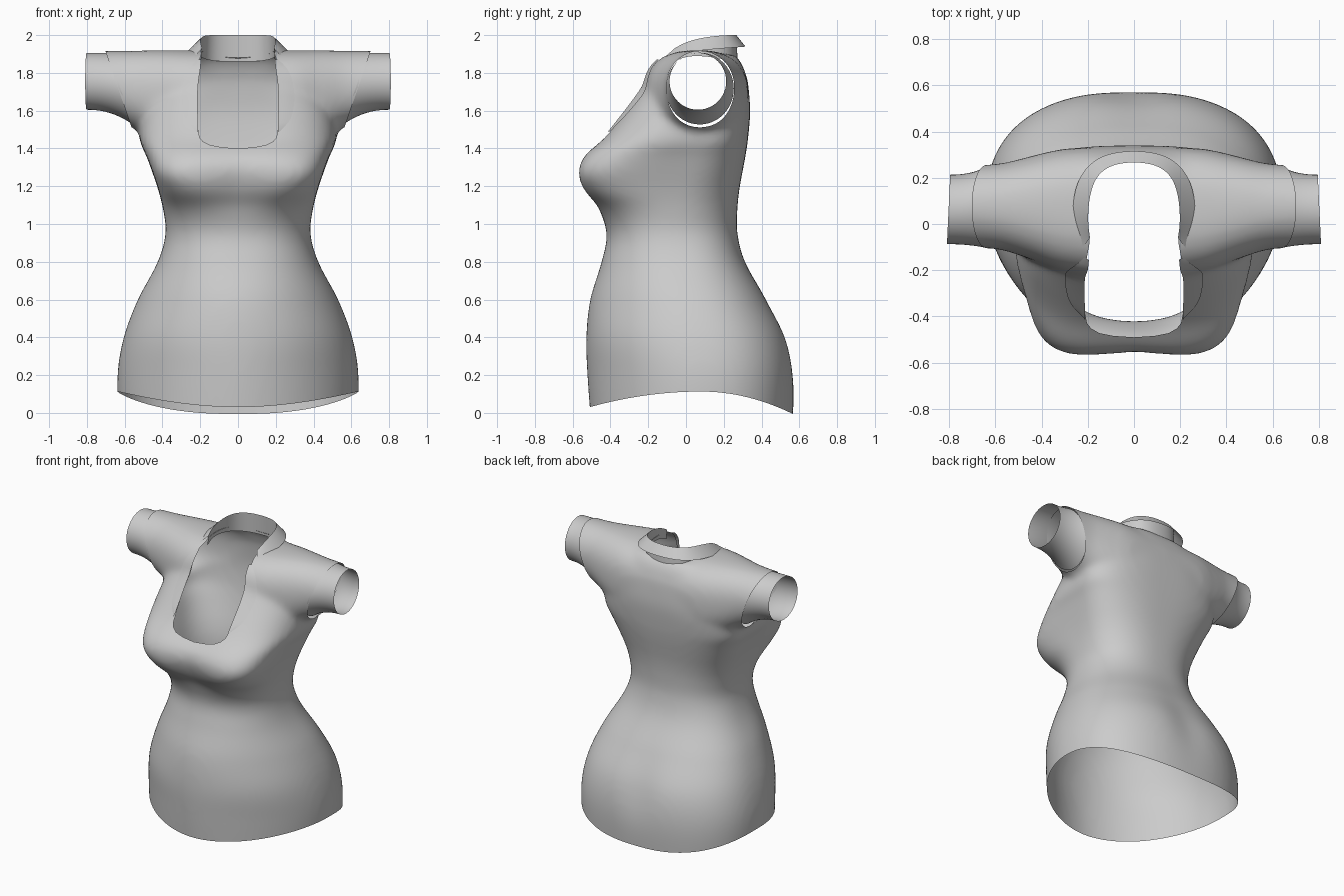
import bpy, bmesh, math
from mathutils import Vector
from mathutils.bvhtree import BVHTree

if "Cube" in bpy.data.objects:
    bpy.data.objects.remove(bpy.data.objects["Cube"])

fabric = bpy.data.materials.new("grey_fabric")
fabric.diffuse_color = (0.6, 0.6, 0.6, 1)
fabric.use_nodes = True
fabric.node_tree.nodes["Principled BSDF"].inputs["Base Color"].default_value = fabric.diffuse_color


def sample(rows, t):
    """Smooth interpolation of table rows keyed by their first column."""
    n = len(rows)
    t = min(max(t, rows[0][0]), rows[-1][0])
    i = 0
    while i < n - 2 and t > rows[i + 1][0]:
        i += 1
    a, b = rows[i], rows[i + 1]
    p, q = rows[max(i - 1, 0)], rows[min(i + 2, n - 1)]
    h = b[0] - a[0]
    u = (t - a[0]) / h
    out = []
    for k in range(1, len(a)):
        m0 = (b[k] - p[k]) / (b[0] - p[0]) * h
        m1 = (q[k] - a[k]) / (q[0] - a[0]) * h
        out.append((2*u**3 - 3*u*u + 1)*a[k] + (u**3 - 2*u*u + u)*m0
                   + (3*u*u - 2*u**3)*b[k] + (u**3 - u*u)*m1)
    return out


def power(v, n):
    return math.copysign(abs(v) ** (2 / n), v)


def loft(bm, rings, closed=True, cap=False):
    vs = [[bm.verts.new(p) for p in r] for r in rings]
    m = len(vs[0])
    for r0, r1 in zip(vs, vs[1:]):
        for j in range(m if closed else m - 1):
            k = (j + 1) % m
            bm.faces.new((r0[j], r0[k], r1[k], r1[j]))
    if cap:
        bm.faces.new(vs[0])
        bm.faces.new(vs[-1])


def make(name, bm, slots=1):
    bmesh.ops.recalc_face_normals(bm, faces=bm.faces[:])
    me = bpy.data.meshes.new(name)
    bm.to_mesh(me)
    bm.free()
    for _ in range(slots):
        me.materials.append(fabric)
    me.shade_smooth()
    ob = bpy.data.objects.new(name, me)
    bpy.context.collection.objects.link(ob)
    return ob


def apply(ob, kind, **props):
    mod = ob.modifiers.new("step", kind)
    for k, v in props.items():
        setattr(mod, k, v)
    bpy.context.view_layer.objects.active = ob
    bpy.ops.object.modifier_apply(modifier=mod.name)


# Torso sections: height, half width, front y, back y, widest y, front and back squareness
TORSO = [
    (-.10, .63, -.50, .562, .08, 1.9, 2.4), (.2, .638, -.522, .572, .08, 1.9, 2.4),
    (.4, .605, -.528, .535, .06, 2, 2.4), (.6, .53, -.507, .428, .02, 2, 2.4),
    (.8, .425, -.447, .312, -.03, 2.2, 2.4), (.95, .383, -.42, .272, -.06, 2.3, 2.4),
    (1.08, .397, -.47, .272, -.05, 2.7, 2.4), (1.18, .422, -.55, .282, -.03, 4, 2.5),
    (1.27, .452, -.575, .298, 0, 5, 2.6), (1.36, .485, -.545, .315, .03, 4, 2.7),
    (1.45, .522, -.452, .328, .06, 3.1, 2.8), (1.6, .50, -.327, .34, .08, 2.8, 3),
    (1.75, .42, -.217, .325, .09, 2.8, 3), (1.85, .33, -.13, .295, .1, 3, 3),
    (1.90, .26, -.06, .255, .1, 2.5, 3)]

# Shoulder sections: x, centre y, y radius, low z, high z, squareness
SHOULDER = [
    (0, .05, .285, 1.40, 1.915, 2.8), (.3, .06, .265, 1.40, 1.92, 2.6),
    (.45, .07, .222, 1.45, 1.92, 2.4), (.57, .075, .188, 1.515, 1.917, 2.2),
    (.7, .075, .178, 1.55, 1.917, 2), (.9, .07, .17, 1.57, 1.915, 2)]


def torso_ring(z, m=96):
    w, yf, yb, y0, nf, nb = sample(TORSO, z)
    pts = []
    for j in range(m):
        a = math.tau * j / m
        c, s = math.cos(a), math.sin(a)
        n = nb if s > 0 else nf
        x = w * power(c, n)
        y = y0 + (yb - y0 if s > 0 else y0 - yf) * power(s, n)
        if s > 0:   # seat crease
            y -= .02 * math.exp(-(x / .13)**2 - ((z - .38) / .2)**2) * s
        else:       # dip between and above the bust
            y += -.03 * math.exp(-(x / .15)**2 - ((z - 1.2) / .12)**2) * s
            y += -.02 * math.exp(-(x / .2)**2 - ((z - 1.45) / .1)**2) * s
        pts.append((x, y, z))
    return pts


def shoulder_ring(x, m=64):
    yc, ry, lo, hi, n = sample(SHOULDER, abs(x))
    angles = [math.tau * j / m for j in range(m)]
    return [(x, yc + ry * power(math.cos(a), n),
             (lo + hi) / 2 + (hi - lo) / 2 * power(math.sin(a), n)) for a in angles]


# Solid garment body, blended into one smooth skin
bm = bmesh.new()
loft(bm, [torso_ring(-.1 + 2.0 * i / 80) for i in range(81)], cap=True)
loft(bm, [shoulder_ring(-.9 + 1.8 * i / 60) for i in range(61)], cap=True)
body = make("shirt_body", bm)
apply(body, 'REMESH', mode='VOXEL', voxel_size=.018)
apply(body, 'SMOOTH', factor=.5, iterations=16)
body.data.materials.clear()
body.data.materials.append(fabric)
body.data.materials.append(fabric)
skin = BVHTree.FromPolygons([v.co.copy() for v in body.data.vertices],
                            [tuple(p.vertices) for p in body.data.polygons])


def cut(ring0, ring1):
    """Subtract a prism; its walls carry slot 1 so they can be removed later."""
    bm = bmesh.new()
    loft(bm, [ring0, ring1], cap=True)
    for f in bm.faces:
        f.material_index = 1
    cutter = make("cutter", bm, 2)
    cutter.hide_render = True
    apply(body, 'BOOLEAN', operation='DIFFERENCE', solver='EXACT', object=cutter)
    bpy.data.objects.remove(cutter)


# Curved hem
hem = [(-1, -.5)]
for i in range(61):
    y = -1 + i / 30
    d = y - .08
    hem.append((y, .113 - (.08 * (d / .58)**2 if d < 0 else .111 * (d / .47)**2)))
hem.append((1, -.5))
cut([(-1, y, z) for y, z in hem], [(1, y, z) for y, z in hem])

# Deep neckline
half = [(0, .27), (.08, .265), (.14, .24), (.18, .18), (.195, .1), (.2, 0), (.192, -.08),
        (.21, -.18), (.225, -.28), (.215, -.37), (.203, -.43), (.185, -.452),
        (.15, -.472), (.09, -.484), (0, -.49)]
neck = half + [(-x, y) for x, y in half[-2:0:-1]]
cut([(x, y, 1.37) for x, y in neck], [(x, y, 2.3) for x, y in neck])

# Remove cut walls and open the slanted sleeve ends
bm = bmesh.new()
bm.from_mesh(body.data)
bmesh.ops.delete(bm, geom=[f for f in bm.faces if f.material_index == 1], context='FACES')
for side in (1, -1):
    co, no = Vector((side * .70, 0, 1.91)), Vector((side * .38, 0, -.13))
    near = [f for f in bm.faces if f.calc_center_median().z > 1.4
            and f.calc_center_median().x * side > .5]
    geom = set(near)
    for f in near:
        geom.update(f.verts)
        geom.update(f.edges)
    bmesh.ops.bisect_plane(bm, geom=list(geom), plane_co=co, plane_no=no)
    gone = []
    for f in bm.faces:
        c = f.calc_center_median()
        if c.z > 1.4 and c.x * side > .5 and (c - co).dot(no) > 0:
            gone.append(f)
    bmesh.ops.delete(bm, geom=gone, context='FACES')
bm.to_mesh(body.data)
bm.free()
body.data.materials.pop(index=1)
body.data.shade_smooth()

# Sleeve cuffs, flaring inwards to meet the sleeve openings
for side, label in ((1, "right"), (-1, "left")):
    rings = []
    for i in range(11):
        u = i / 10
        e = 1 - (1 - u)**2.2
        ring = []
        for j in range(48):
            c, s = math.cos(math.tau * j / 48), math.sin(math.tau * j / 48)
            x = (.622 + .065 * s) * (1 - u) + (.802 - .007 * c) * u
            y = .073 + .18 * c + (-.01 - .03 * c) * e
            z = 1.717 + .19 * s + (.038 - .04 * s) * e
            ring.append((x * side, y, z))
        rings.append(ring)
    bm = bmesh.new()
    loft(bm, rings)
    make(label + "_cuff", bm)

# Collar: inner stand and turned-down leaf
inner = [(0, .27), (.1, .258), (.17, .205), (.197, .1), (.2, 0), (.19, -.06)]
outer = [(0, .32), (.13, .305), (.22, .24), (.265, .13), (.265, .0), (.225, -.105)]
foot = [(x * 1.03, y * 1.03) for x, y in inner]
top_z = [2.0, 2.0, 2.0, 1.99, 1.965, 1.93]
leaf_z = [1.94, 1.938, 1.933, 1.925, 1.91, 1.89]
foot_z = [1.86, 1.86, 1.87, 1.89, 1.89, 1.86]


def mirrored(path, zs):
    pts = [(x, y, z) for (x, y), z in zip(path, zs)]
    return [(-x, y, z) for x, y, z in pts[:0:-1]] + pts


crest = mirrored(inner, top_z)
for name, edge in (("collar_stand", mirrored(foot, foot_z)),
                   ("collar_leaf", mirrored(outer, leaf_z))):
    bm = bmesh.new()
    loft(bm, [crest, edge], closed=False)
    strip = make(name, bm)
    apply(strip, 'SUBSURF', levels=3, boundary_smooth='PRESERVE_CORNERS')

# Narrow lapels lying on the chest: height, inner x, outer x
LAPEL = [(1.49, .212, .22), (1.55, .212, .275), (1.65, .215, .298),
         (1.75, .21, .29), (1.82, .2, .262), (1.87, .195, .215)]
for side, label in ((1, "right"), (-1, "left")):
    rows = []
    for i in range(17):
        z = 1.49 + .38 * i / 16
        x0, x1 = sample(LAPEL, z)
        row = []
        for k in range(5):
            x = side * (x0 + (x1 - x0) * k / 4)
            hit = skin.ray_cast(Vector((x, -2, z)), Vector((0, 1, 0)))[0]
            y = hit.y if hit else -.1
            row.append((x, y - .014 + .008 * k / 4, z))
        rows.append(row)
    bm = bmesh.new()
    loft(bm, rows, closed=False)
    make(label + "_lapel", bm)
